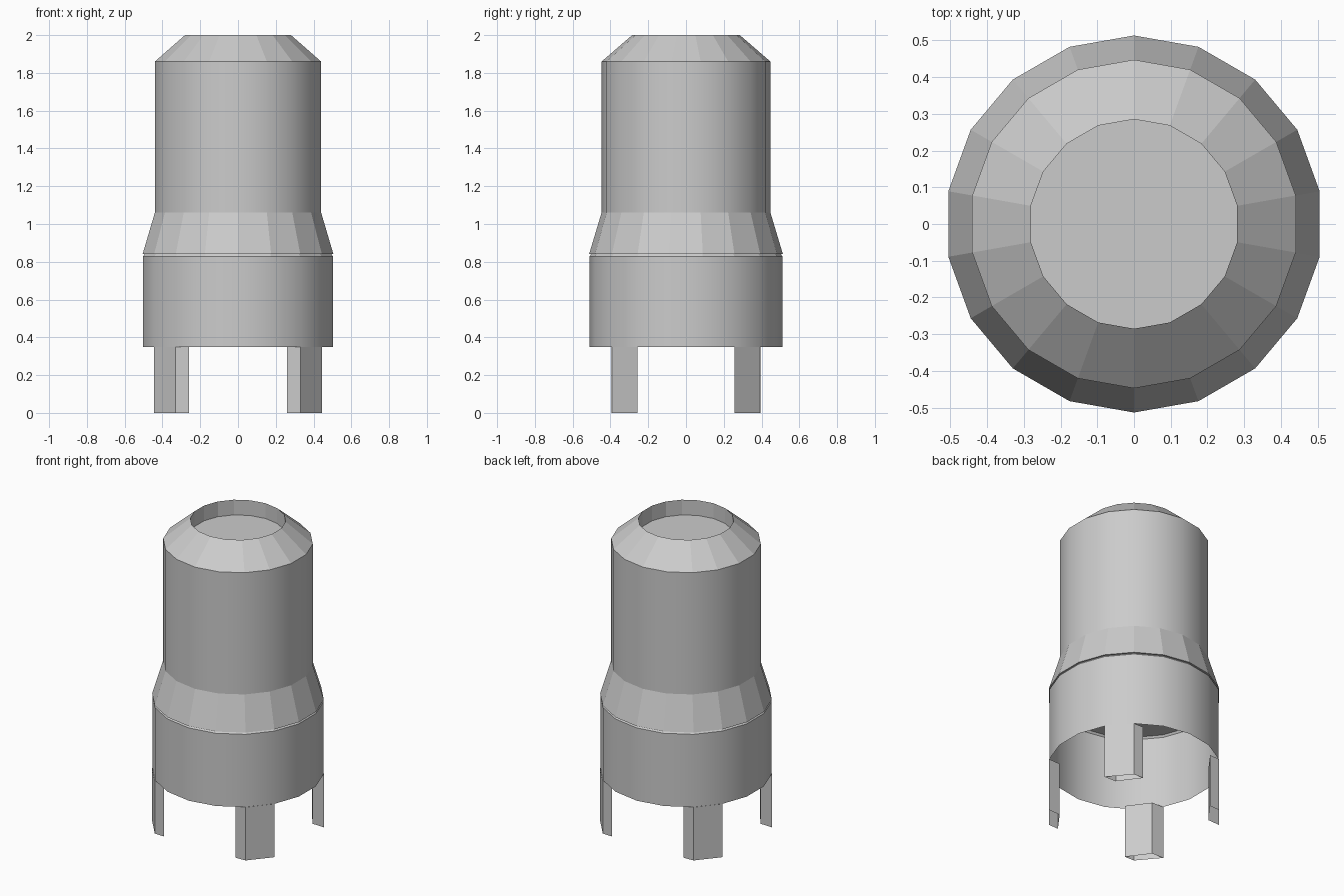
import bpy
import bmesh
from math import cos, sin, radians

cube = bpy.data.objects.get("Cube")
if cube:
    bpy.data.objects.remove(cube, do_unlink=True)

SIDES = 18

grey = bpy.data.materials.new("light_grey")
grey.use_nodes = True
colour = (0.6, 0.6, 0.6, 1)
grey.diffuse_color = colour
grey.node_tree.nodes["Principled BSDF"].inputs["Base Color"].default_value = colour


def finish(name, bm):
    mesh = bpy.data.meshes.new(name)
    bm.to_mesh(mesh)
    bm.free()
    mesh.materials.append(grey)
    obj = bpy.data.objects.new(name, mesh)
    bpy.context.collection.objects.link(obj)
    return obj


def lathe(name, profile, smooth_bands=(), cap_start=False, cap_end=False):
    """Turn a bottom-to-top (radius, height) profile around z."""
    bm = bmesh.new()
    angles = [radians(90 + 360 * i / SIDES) for i in range(SIDES)]
    rings = [[bm.verts.new((r * cos(a), r * sin(a), z)) for a in angles]
             for r, z in profile]
    for band, (low, high) in enumerate(zip(rings, rings[1:])):
        for i in range(SIDES):
            j = (i + 1) % SIDES
            face = bm.faces.new((low[i], low[j], high[j], high[i]))
            face.smooth = band in smooth_bands
    if cap_start:
        bm.faces.new(rings[0][::-1])
    if cap_end:
        bm.faces.new(rings[-1])
    return finish(name, bm)


# Upper housing: flared collar, barrel, chamfered shoulder and recessed top
lathe("housing", [(0.513, 0.84), (0.447, 1.06), (0.447, 1.86),
                  (0.285, 2.0), (0.285, 1.9)],
      smooth_bands=(1,), cap_start=True, cap_end=True)

# Open skirt with a thin lip under the collar
lathe("skirt", [(0.512, 0.35), (0.512, 0.828), (0.502, 0.84)],
      smooth_bands=(0,))

# Four hollow legs, mirrored about both axes
section = [(0.26, 0.395), (0.36, 0.26), (0.444, 0.257), (0.33, 0.393)]
for sx, side in ((1, "left"), (-1, "right")):
    for sy, end in ((1, "back"), (-1, "front")):
        bm = bmesh.new()
        low = [bm.verts.new((sx * x, sy * y, 0)) for x, y in section]
        high = [bm.verts.new((sx * x, sy * y, 0.35)) for x, y in section]
        for i in range(4):
            j = (i + 1) % 4
            quad = (low[i], low[j], high[j], high[i])
            bm.faces.new(quad if sx * sy > 0 else quad[::-1])
        finish(f"{end}_{side}_leg", bm)
